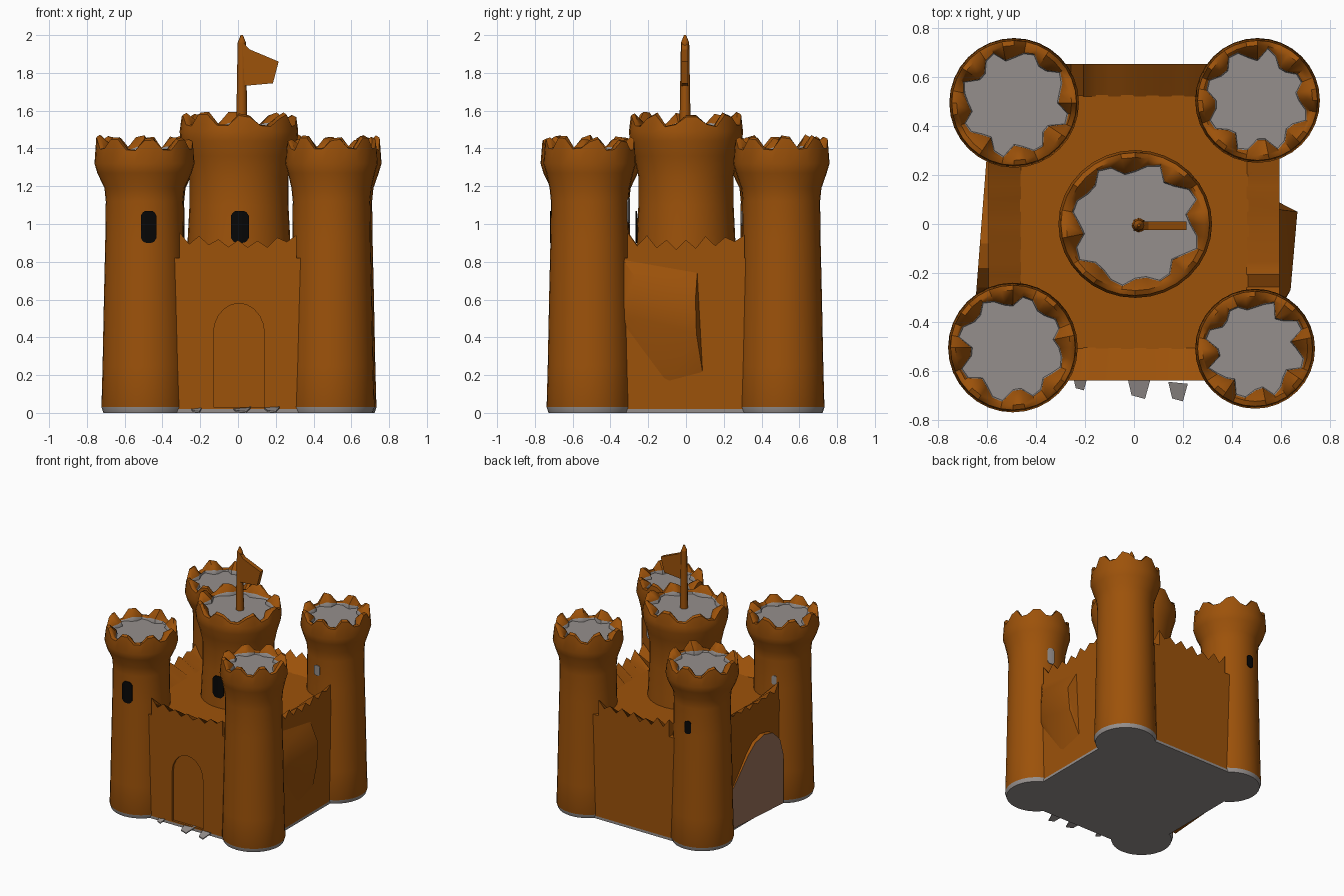
import bpy, bmesh, math, random
from mathutils import Vector

if "Cube" in bpy.data.objects:
    bpy.data.objects.remove(bpy.data.objects["Cube"])

random.seed(4)


def material(name, rgb):
    m = bpy.data.materials.new(name)
    m.diffuse_color = (*rgb, 1)
    m.use_nodes = True
    m.node_tree.nodes["Principled BSDF"].inputs["Base Color"].default_value = m.diffuse_color
    return m


ORANGE = material("orange_clay", (0.335, 0.084, 0.003))
GREY = material("stone_grey", (0.30, 0.275, 0.265))
BLACK = material("window_black", (0.002, 0.002, 0.002))
BROWN = material("grey_brown", (0.32, 0.165, 0.105))


def finish(name, bm, mats, angle=40):
    bmesh.ops.recalc_face_normals(bm, faces=bm.faces[:])
    me = bpy.data.meshes.new(name)
    bm.to_mesh(me)
    bm.free()
    ob = bpy.data.objects.new(name, me)
    bpy.context.collection.objects.link(ob)
    for m in mats:
        me.materials.append(m)
    if angle:
        bpy.ops.object.select_all(action='DESELECT')
        ob.select_set(True)
        bpy.context.view_layer.objects.active = ob
        bpy.ops.object.shade_smooth_by_angle(angle=math.radians(angle))
    return ob


def prism(name, pts, offset, mats, cap=None, angle=0):
    """Extrude a flat 3D outline; cap limits the height of the far side."""
    bm = bmesh.new()
    far = [Vector(p) + Vector(offset) for p in pts]
    if cap is not None:
        for p in far:
            p.z = min(p.z, cap)
    a = [bm.verts.new(p) for p in pts]
    b = [bm.verts.new(p) for p in far]
    bm.faces.new(a)
    if cap is None:
        bm.faces.new(b)
    n = len(a)
    for i in range(n):
        j = (i + 1) % n
        bm.faces.new((a[i], a[j], b[j], b[i]))
    return finish(name, bm, mats, angle)


def tower(name, cx, cy, profile, rim, top, floor, teeth, height, sx=1.0):
    """Turned tower with a jagged rim and a recessed grey floor."""
    n = teeth * 4
    jag = []
    for i in range(n):
        high = i % 4 in (0, 1)
        jag.append((height if high else 0) * random.uniform(0.75, 1.05)
                   + random.uniform(-0.008, 0.008))
    wob = [(0.018 if i % 4 in (2, 3) else -0.018) + random.uniform(-0.012, 0.012)
           for i in range(n)]
    rows = [(r, z, 0) for r, z in profile]
    rows += [(rim - 0.01, top, 0.9), (rim - 0.03, top + 0.005, 1),
             (rim - 0.065, floor + 0.012, 0.3), (rim - 0.07, floor, 0)]
    bm = bmesh.new()
    rings = []
    for k, (r, z, j) in enumerate(rows):
        ring = []
        for i in range(n):
            a = 2 * math.pi * i / n
            rr = r + (wob[i] if k >= len(rows) - 2 else 0)
            ring.append(bm.verts.new((cx + sx * rr * math.cos(a), cy + rr * math.sin(a),
                                      z + j * jag[i])))
        rings.append(ring)
    for k in range(len(rings) - 1):
        for i in range(n):
            j = (i + 1) % n
            f = bm.faces.new((rings[k][i], rings[k][j], rings[k + 1][j], rings[k + 1][i]))
            f.material_index = 1 if k == len(rings) - 2 else 0
    for ring in (rings[0], rings[-1]):
        bm.faces.new(ring).material_index = 1
    for f in bm.faces:
        if f.calc_center_median().z < 0.02:
            f.material_index = 1
    return finish(name, bm, [ORANGE, GREY], 45)


def window(name, cx, cy, r, deg, zc, mat, w=0.04, h=0.085):
    """Thin curved plate with rounded ends, wrapped on a tower."""
    bm = bmesh.new()
    cols, steps = [], 8
    for s in range(steps + 1):
        t = 2 * s / steps - 1
        a = math.radians(deg) + t * w / r
        hh = h * (1 - 0.3 * t ** 4)
        cols.append([bm.verts.new((cx + rr * math.cos(a), cy + rr * math.sin(a), z))
                     for rr, z in ((r, zc - hh), (r + 0.007, zc - hh),
                                   (r + 0.007, zc + hh), (r, zc + hh))])
    for p, q in zip(cols, cols[1:]):
        for i in range(4):
            j = (i + 1) % 4
            bm.faces.new((p[i], p[j], q[j], q[i]))
    bm.faces.new(cols[0])
    bm.faces.new(cols[-1])
    return finish(name, bm, [mat], 0)


# Corner towers: name, centre, rim radius
CORNERS = [("front_left_tower", -0.495, -0.505, 0.265),
           ("front_right_tower", 0.495, -0.51, 0.245),
           ("back_left_tower", -0.49, 0.495, 0.265),
           ("back_right_tower", 0.505, 0.505, 0.255)]
for name, cx, cy, rim in CORNERS:
    bx, by = cx * 0.985, cy * 0.985
    body = [(0.218, 0), (0.228, 0.03), (0.222, 0.25), (0.215, 0.6), (0.208, 0.9),
            (0.205, 1.12), (0.212, 1.19), (rim - 0.015, 1.27), (rim, 1.32)]
    tower(name, cx, cy, body, rim, 1.395, 1.38, 8, 0.065)

# Tower windows: tower index, direction, height, colour, half width, half height
for i, deg, z, mat, w, h in [(0, -84, 0.985, BLACK, 0.04, 0.085),
                             (0, 108, 0.97, GREY, 0.018, 0.035),
                             (1, 80, 1.07, GREY, 0.028, 0.065),
                             (2, 95, 0.965, BLACK, 0.026, 0.05),
                             (3, -95, 1.03, GREY, 0.026, 0.04)]:
    name, cx, cy, rim = CORNERS[i]
    window(name + "_window", cx, cy, 0.207, deg, z, mat, w, h)

# Central keep
tower("keep", 0.005, 0, [(0.27, 0.7), (0.262, 0.9), (0.252, 1.1), (0.252, 1.25),
                         (0.275, 1.36), (0.298, 1.44), (0.302, 1.49)],
      0.302, 1.52, 1.505, 8, 0.06, 1.04)
window("keep_window", 0.01, 0, 0.261, -90, 0.985, BLACK, 0.046)

# Wall block with a grey underside
X, YF, YB, FLOOR = 0.595, -0.64, 0.655, 0.82
outline = [(-X, YF), (X, YF), (X, YB), (-X, YB)]
walls = prism("wall_block", [(x, y, 0.02) for x, y in outline], (0, 0, FLOOR - 0.02), [ORANGE])
prism("base_slab", [(x, y, 0.0) for x, y in outline], (0, 0, 0.02), [GREY])


def arch(half, spring, top, z0=0.0):
    """Arched doorway outline as (across, height) pairs."""
    pts = [(-half, z0), (half, z0)]
    for i in range(11):
        a = math.pi * i / 10
        pts.append((half * math.cos(a), spring + (top - spring) * math.sin(a)))
    return pts


# Shallow front gateway recess
cutter = prism("gateway_cutter", [(u + 0.005, YF - 0.1, v) for u, v in arch(0.135, 0.42, 0.58, 0.03)],
               (0, 0.117, 0), [ORANGE])
cutter.hide_render = True
cutter.hide_viewport = True
cut = walls.modifiers.new("gateway", 'BOOLEAN')
cut.operation = 'DIFFERENCE'
cut.solver = 'EXACT'
cut.object = cutter


# Toothed parapets, lower in the middle, sloping down inside to the floor
def parapet_outline(half, teeth=6):
    pts = [(half, FLOOR - 0.05), (-half, FLOOR - 0.05)]
    steps = teeth * 2
    for i in range(steps + 1):
        u = -half + 2 * half * i / steps
        z = (0.92 if i % 2 == 0 else 0.875) + 0.03 * (u / half) ** 2
        pts.append((u, z + random.uniform(-0.012, 0.012)))
    return pts


T = 0.14
for name, y, d in (("front_parapet", YF, T), ("back_parapet", YB, -T)):
    prism(name, [(u, y, v) for u, v in parapet_outline(0.31)], (0, d, 0), [ORANGE], FLOOR - 0.005, 50)
for name, x, d in (("left_parapet", -X, T), ("right_parapet", X, -T)):
    prism(name, [(x, u, v) for u, v in parapet_outline(0.31)], (d, 0, 0), [ORANGE], FLOOR - 0.005, 50)

# Swollen panel on the right wall
bm = bmesh.new()
for p in [(0.59, 0.09, 0.2), (0.59, -0.1, 0.15), (0.655, 0.055, 0.42), (0.668, 0.05, 0.6),
          (0.64, -0.27, 0.5), (0.64, -0.27, 0.72), (0.59, -0.36, 0.5),
          (0.59, -0.34, 0.82), (0.59, 0.06, 0.75)]:
    bm.verts.new(p)
bmesh.ops.convex_hull(bm, input=bm.verts[:])
finish("right_wall_panel", bm, [ORANGE], 35)

# Leaning arch on the left wall, with a grey brown face
shape = [(0.31, 0.02), (0.31, 0.29), (0.2, 0.42), (0.1, 0.54), (0.02, 0.61), (-0.08, 0.64),
         (-0.18, 0.62), (-0.26, 0.54), (-0.3, 0.4), (-0.3, 0.02)]
left = prism("left_wall_arch", [(-0.6235 + 0.077 * u, u, v) for u, v in shape],
             (0.06, 0, 0), [ORANGE, BROWN])
for f in left.data.polygons:
    if f.normal.x < -0.9:
        f.material_index = 1

# Loose stones in front of the gate
for i, (x, y, s) in enumerate([(-0.22, -0.65, 0.03), (0.02, -0.665, 0.05), (0.18, -0.685, 0.04)]):
    prism(f"loose_stone_{i + 1}", [(x - s, y + s, 0.02), (x - s * 0.6, y - s * 0.7, 0.005),
                                   (x + s * 0.5, y - s, 0.0), (x + s, y + s * 0.8, 0.025)],
          (0, 0, 0.008), [GREY])

# Flagpole and pennant
bm = bmesh.new()
bmesh.ops.create_cone(bm, cap_ends=True, segments=8, radius1=0.03, radius2=0.022, depth=0.47)
bmesh.ops.translate(bm, verts=bm.verts[:], vec=(0.02, -0.005, 1.725))
tip = bmesh.ops.create_cone(bm, cap_ends=True, segments=8, radius1=0.022, radius2=0.006, depth=0.04)
bmesh.ops.translate(bm, verts=tip["verts"], vec=(0.02, -0.005, 1.98))
finish("flagpole", bm, [ORANGE], 50)
prism("pennant", [(0.02, -0.025, 1.97), (0.06, -0.025, 1.925), (0.215, -0.025, 1.86),
                  (0.185, -0.025, 1.745), (0.02, -0.025, 1.73)], (0, 0.035, 0), [ORANGE])
